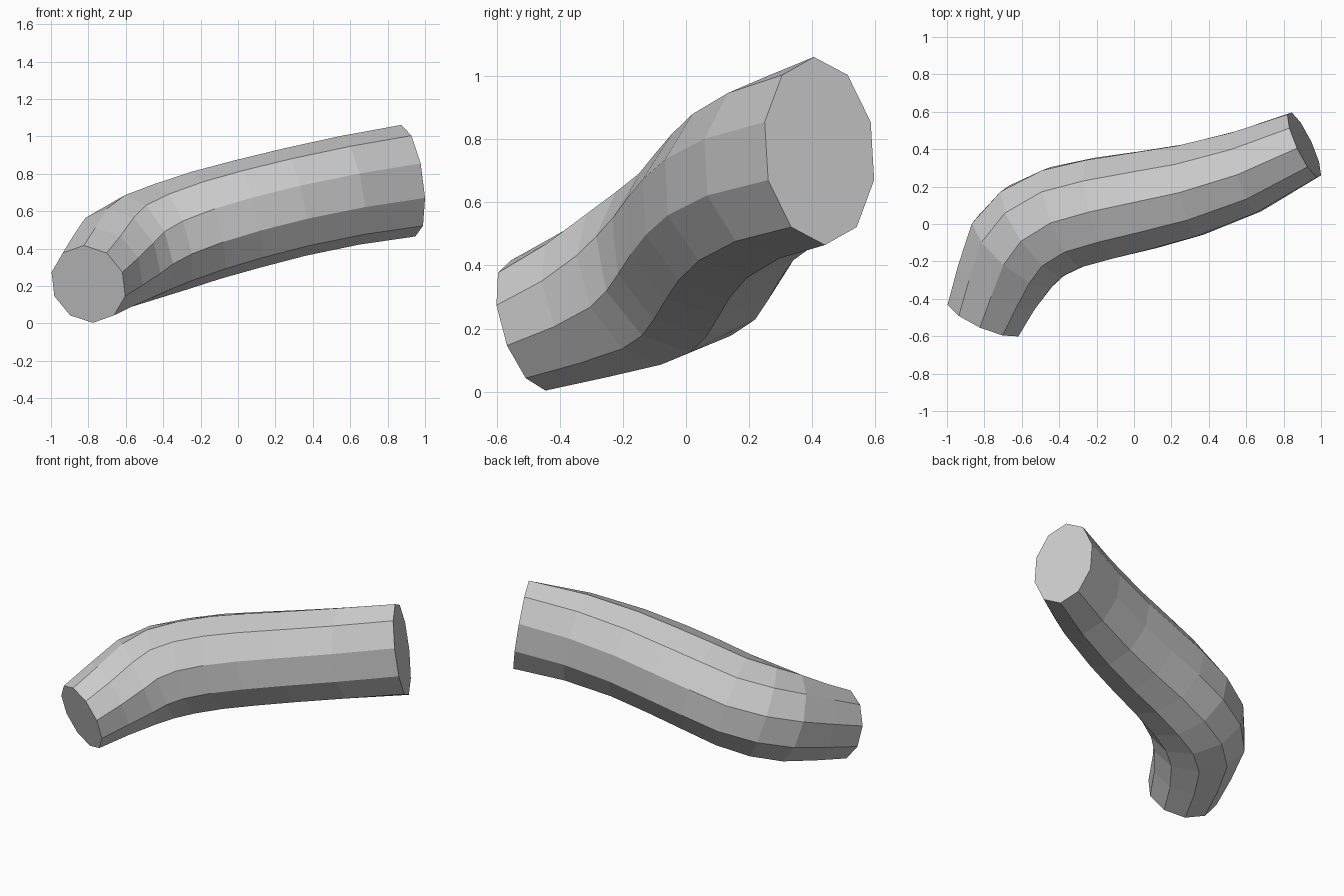
import bpy, bmesh
from math import sin, cos, radians, tau
from mathutils import Vector

cube = bpy.data.objects.get("Cube")
if cube:
    bpy.data.objects.remove(cube, do_unlink=True)

SIDES = 10
# Path stations: centre, half width, half height, yaw, pitch
STATIONS = [
    ((-.80, -.50, .21), .218, .215, 66, 16),
    ((-.725, -.32, .278), .248, .245, 60, 18),
    ((-.64, -.15, .35), .286, .28, 50, 19),
    ((-.53, -.04, .405), .294, .295, 35, 18),
    ((-.37, .035, .46), .293, .297, 21, 16),
    ((-.17, .083, .525), .287, .297, 15, 15),
    ((.05, .125, .585), .276, .295, 11, 14),
    ((.30, .18, .648), .26, .293, 12, 12),
    ((.60, .278, .712), .236, .295, 17, 10),
    ((.91, .423, .763), .195, .301, 25, 8),
]

grey = bpy.data.materials.new("plain grey")
grey.use_nodes = True
colour = (.6, .6, .6, 1)
grey.diffuse_color = colour
grey.node_tree.nodes["Principled BSDF"].inputs["Base Color"].default_value = colour


def ring(bm, centre, width, height, yaw, pitch):
    """Ten-sided oval standing square to the path."""
    y, p = radians(yaw), radians(pitch)
    side = Vector((sin(y), -cos(y), 0))
    up = Vector((-sin(p) * cos(y), -sin(p) * sin(y), cos(p)))
    return [bm.verts.new(Vector(centre) + side * width * sin(tau * i / SIDES)
                         + up * height * cos(tau * i / SIDES))
            for i in range(SIDES)]


# Bent tube with closed flat ends
bm = bmesh.new()
rings = [ring(bm, *s) for s in STATIONS]
for a, b in zip(rings, rings[1:]):
    for i in range(SIDES):
        j = (i + 1) % SIDES
        bm.faces.new((a[i], a[j], b[j], b[i]))
bm.faces.new(rings[0])
bm.faces.new(rings[-1])
bmesh.ops.recalc_face_normals(bm, faces=bm.faces)

mesh = bpy.data.meshes.new("bent_tube")
bm.to_mesh(mesh)
bm.free()
mesh.materials.append(grey)
tube = bpy.data.objects.new("bent_tube", mesh)
bpy.context.collection.objects.link(tube)
